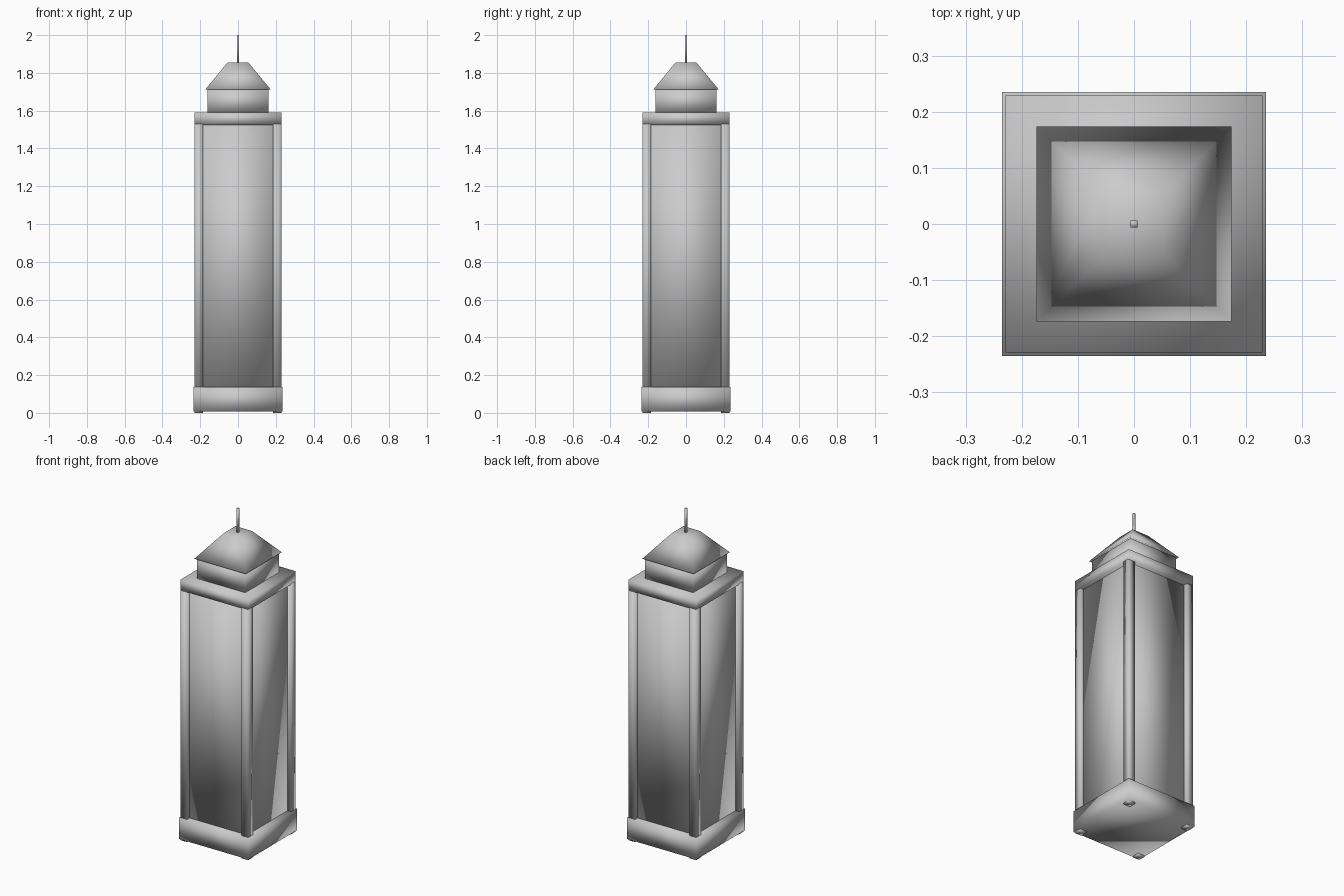
import bpy, bmesh

if "Cube" in bpy.data.objects:
    bpy.data.objects.remove(bpy.data.objects["Cube"])


def tapered_box(name, bottom, top, z0, z1, x=0.0, y=0.0):
    """Square block with separate bottom and top half-widths, softly shaded."""
    bm = bmesh.new()
    bmesh.ops.create_cube(bm, size=2.0)
    for v in bm.verts:
        half = top if v.co.z > 0 else bottom
        v.co = (x + v.co.x * half, y + v.co.y * half, z1 if v.co.z > 0 else z0)
    for f in bm.faces:
        f.smooth = True
    mesh = bpy.data.meshes.new(name)
    bm.to_mesh(mesh)
    bm.free()
    obj = bpy.data.objects.new(name, mesh)
    bpy.context.collection.objects.link(obj)
    return obj


# Plinth and recessed tower shaft
tapered_box("base_plinth", 0.235, 0.235, 0.008, 0.138)
tapered_box("tower_shaft", 0.205, 0.205, 0.138, 1.525)

# Corner posts run through the plinth and form small feet
for side_y, depth in (("front", -1), ("back", 1)):
    for side_x, across in (("left", -1), ("right", 1)):
        tapered_box(f"{side_y}_{side_x}_post", 0.0225, 0.0225, 0.0, 1.53,
                    across * 0.2065, depth * 0.2065)

# Cornice, upper storey, roof and spire
tapered_box("cornice", 0.229, 0.229, 1.525, 1.589)
tapered_box("upper_storey", 0.162, 0.162, 1.589, 1.711)
tapered_box("roof", 0.174, 0.056, 1.711, 1.854)
tapered_box("spire", 0.006, 0.006, 1.854, 2.0)
